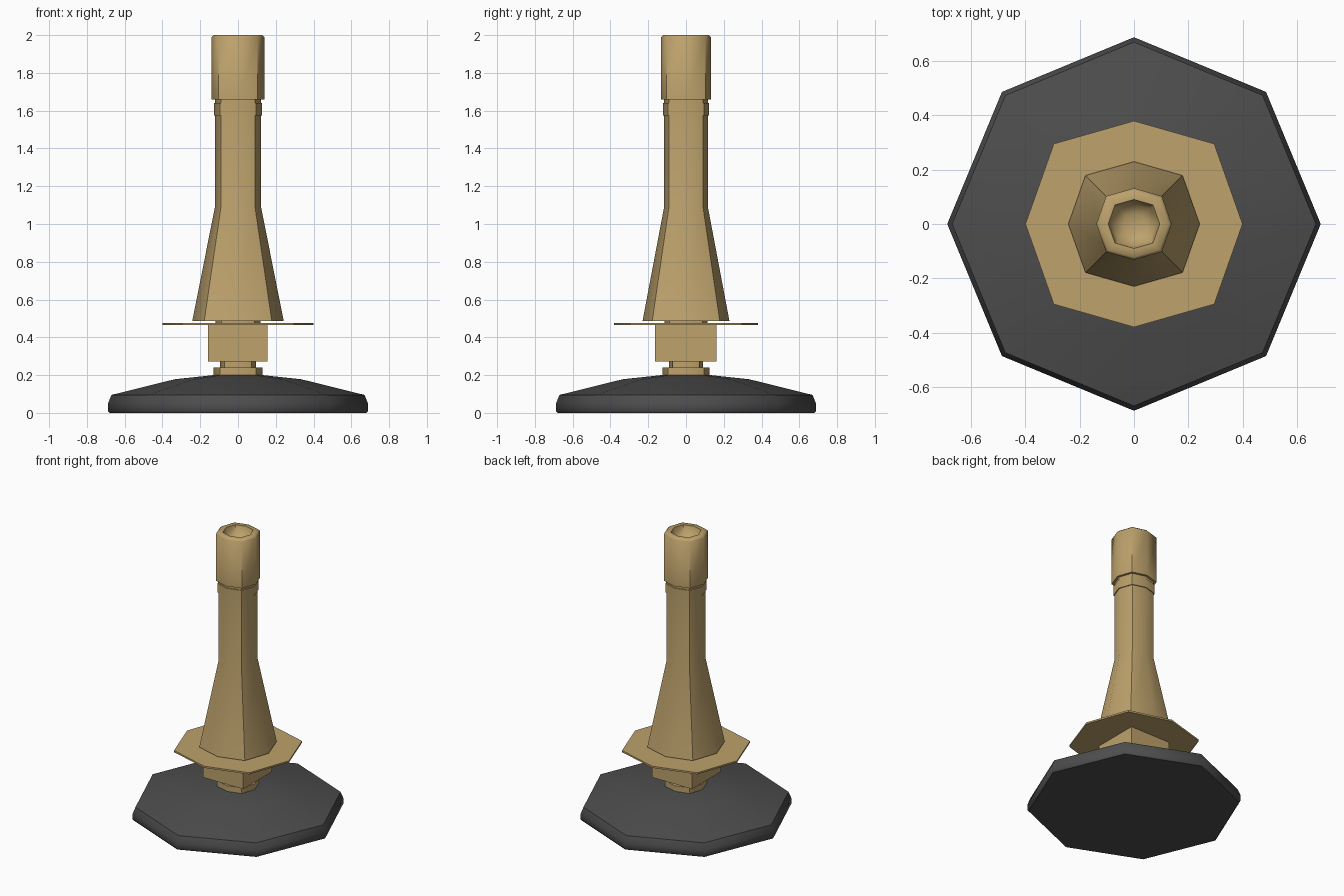
import bpy
from math import cos, sin, pi, radians

if "Cube" in bpy.data.objects:
    bpy.data.objects.remove(bpy.data.objects["Cube"], do_unlink=True)


def make_material(name, colour):
    mat = bpy.data.materials.new(name)
    mat.use_nodes = True
    mat.diffuse_color = colour
    bsdf = mat.node_tree.nodes["Principled BSDF"]
    bsdf.inputs["Base Color"].default_value = colour
    bsdf.inputs["Roughness"].default_value = 0.6
    return mat


brass = make_material("brass", (0.51, 0.36, 0.15, 1))
rubber = make_material("dark rubber", (0.075, 0.075, 0.075, 1))

REGULAR = (1, 1, 1)
UNEVEN = (1, 1.045, 0.95)  # radius factor on the x, diagonal and y corners
SIDES = 8


def finish(obj, mat, angle):
    obj.data.materials.append(mat)
    bpy.ops.object.select_all(action="DESELECT")
    bpy.context.view_layer.objects.active = obj
    obj.select_set(True)
    bpy.ops.object.shade_smooth_by_angle(angle=radians(angle))


def turned(name, profile, mat, shape=UNEVEN, angle=50):
    """Eight-sided turned part from (radius, height) pairs, bottom to top."""
    factors = (shape[0], shape[1], shape[2], shape[1])
    verts, faces = [], []
    for r, z in profile:
        for i in range(SIDES):
            a = 2 * pi * i / SIDES
            f = r * factors[i % 4]
            verts.append((f * cos(a), f * sin(a), z))
    for k in range(len(profile) - 1):
        for i in range(SIDES):
            j = (i + 1) % SIDES
            lo, hi = k * SIDES, (k + 1) * SIDES
            faces.append((lo + i, lo + j, hi + j, hi + i))
    faces.append(tuple(reversed(range(SIDES))))
    last = (len(profile) - 1) * SIDES
    faces.append(tuple(range(last, last + SIDES)))
    mesh = bpy.data.meshes.new(name)
    mesh.from_pydata(verts, [], faces)
    obj = bpy.data.objects.new(name, mesh)
    bpy.context.collection.objects.link(obj)
    finish(obj, mat, angle)
    return obj


# Rubber foot
turned("foot", [(0.68, 0), (0.688, 0.01), (0.688, 0.05), (0.67, 0.095),
                (0.335, 0.178), (0.13, 0.2)], rubber, REGULAR)

# Stepped neck on the foot
turned("neck_collar", [(0.13, 0.19), (0.13, 0.24)], brass)
turned("neck", [(0.095, 0.23), (0.095, 0.28)], brass)

# Square block
bpy.ops.mesh.primitive_cube_add(size=1, location=(-0.002, -0.002, 0.37))
block = bpy.context.object
block.name = "block"
block.scale = (0.315, 0.325, 0.195)
finish(block, brass, 30)

# Thin flange and spacer
turned("flange", [(0.4, 0.465), (0.4, 0.477)], brass)
turned("spacer", [(0.12, 0.47), (0.12, 0.49)], brass)

# Flared stem and the ring near its top
turned("stem", [(0.242, 0.487), (0.122, 1.09), (0.122, 1.67)], brass)
turned("stem_ring", [(0.128, 1.575), (0.128, 1.64)], brass)

# Tip with a shallow recess
turned("tip", [(0.139, 1.66), (0.139, 1.99), (0.128, 2.0), (0.095, 2.0),
               (0.08, 1.95), (0.04, 1.93)], brass)
